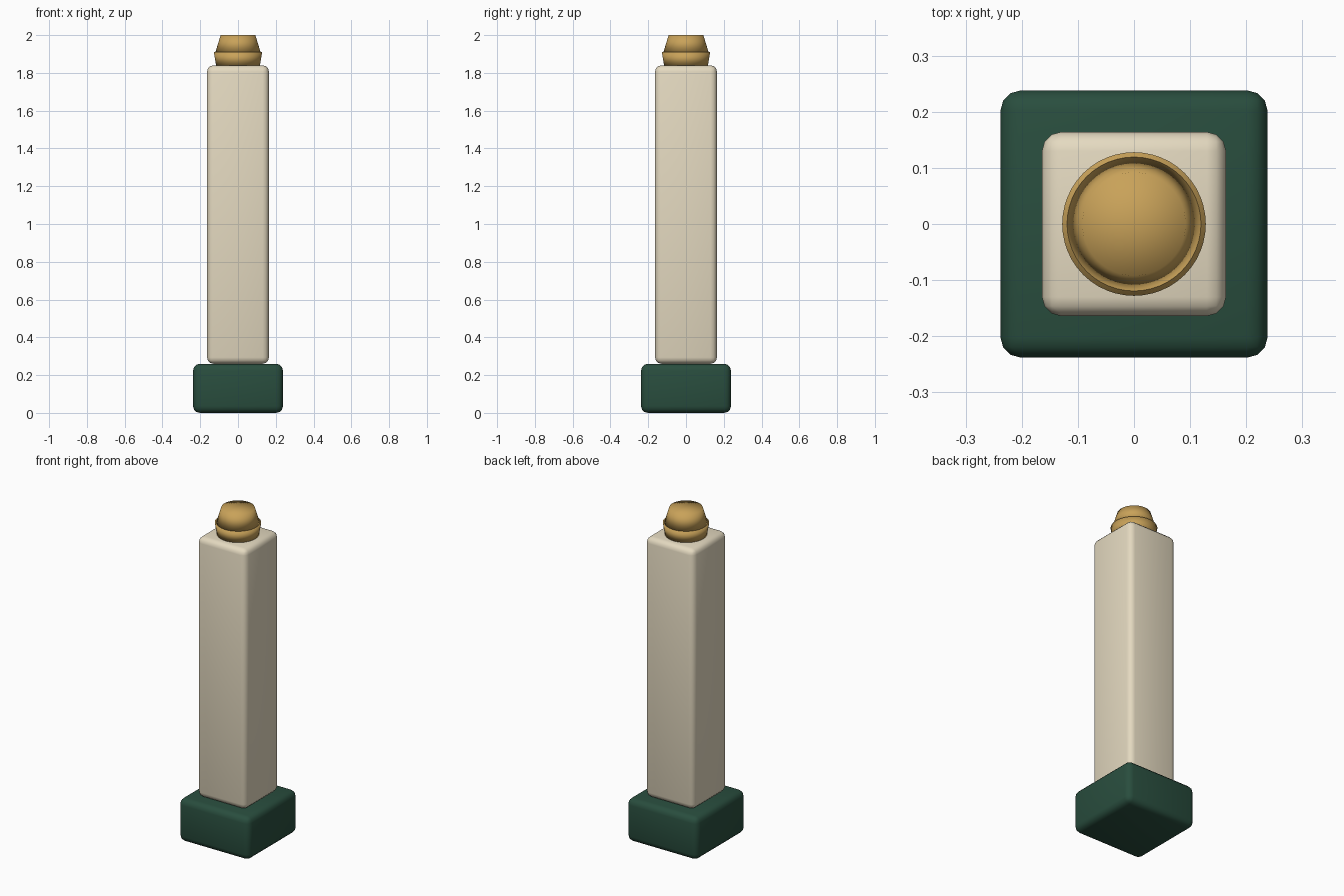
import bpy, bmesh
from mathutils import Matrix

if "Cube" in bpy.data.objects:
    bpy.data.objects.remove(bpy.data.objects["Cube"])


def material(name, rgb):
    m = bpy.data.materials.new(name)
    m.diffuse_color = (*rgb, 1)
    m.use_nodes = True
    m.node_tree.nodes["Principled BSDF"].inputs["Base Color"].default_value = m.diffuse_color
    return m


def finish(name, bm, mat):
    bmesh.ops.recalc_face_normals(bm, faces=bm.faces)
    for f in bm.faces:
        f.smooth = True
    me = bpy.data.meshes.new(name)
    bm.to_mesh(me)
    bm.free()
    me.materials.append(mat)
    ob = bpy.data.objects.new(name, me)
    bpy.context.collection.objects.link(ob)
    return ob


def rounded_box(name, half, z0, z1, bevel, mat):
    bm = bmesh.new()
    bmesh.ops.create_cube(bm, size=1)
    bmesh.ops.scale(bm, vec=(2 * half, 2 * half, z1 - z0), verts=bm.verts)
    bmesh.ops.translate(bm, vec=(0, 0, (z0 + z1) / 2), verts=bm.verts)
    bmesh.ops.bevel(bm, geom=bm.edges[:], offset=bevel, segments=3,
                    profile=0.5, affect='EDGES')
    return finish(name, bm, mat)


def frustum(name, r0, r1, z0, z1, mat):
    bm = bmesh.new()
    bmesh.ops.create_cone(bm, cap_ends=True, cap_tris=True, segments=48,
                          radius1=r0, radius2=r1, depth=z1 - z0,
                          matrix=Matrix.Translation((0, 0, (z0 + z1) / 2)))
    return finish(name, bm, mat)


green = material("green", (0.022, 0.075, 0.048))
cream = material("cream", (0.78, 0.70, 0.53))
gold = material("gold", (0.58, 0.36, 0.10))

# Square plinth and tall post
rounded_box("base", 0.238, 0.0, 0.26, 0.036, green)
rounded_box("post", 0.164, 0.26, 1.84, 0.034, cream)

# Flared collar and tapered cap
frustum("collar", 0.116, 0.128, 1.838, 1.91, gold)
frustum("cap", 0.12, 0.092, 1.908, 2.0, gold)
